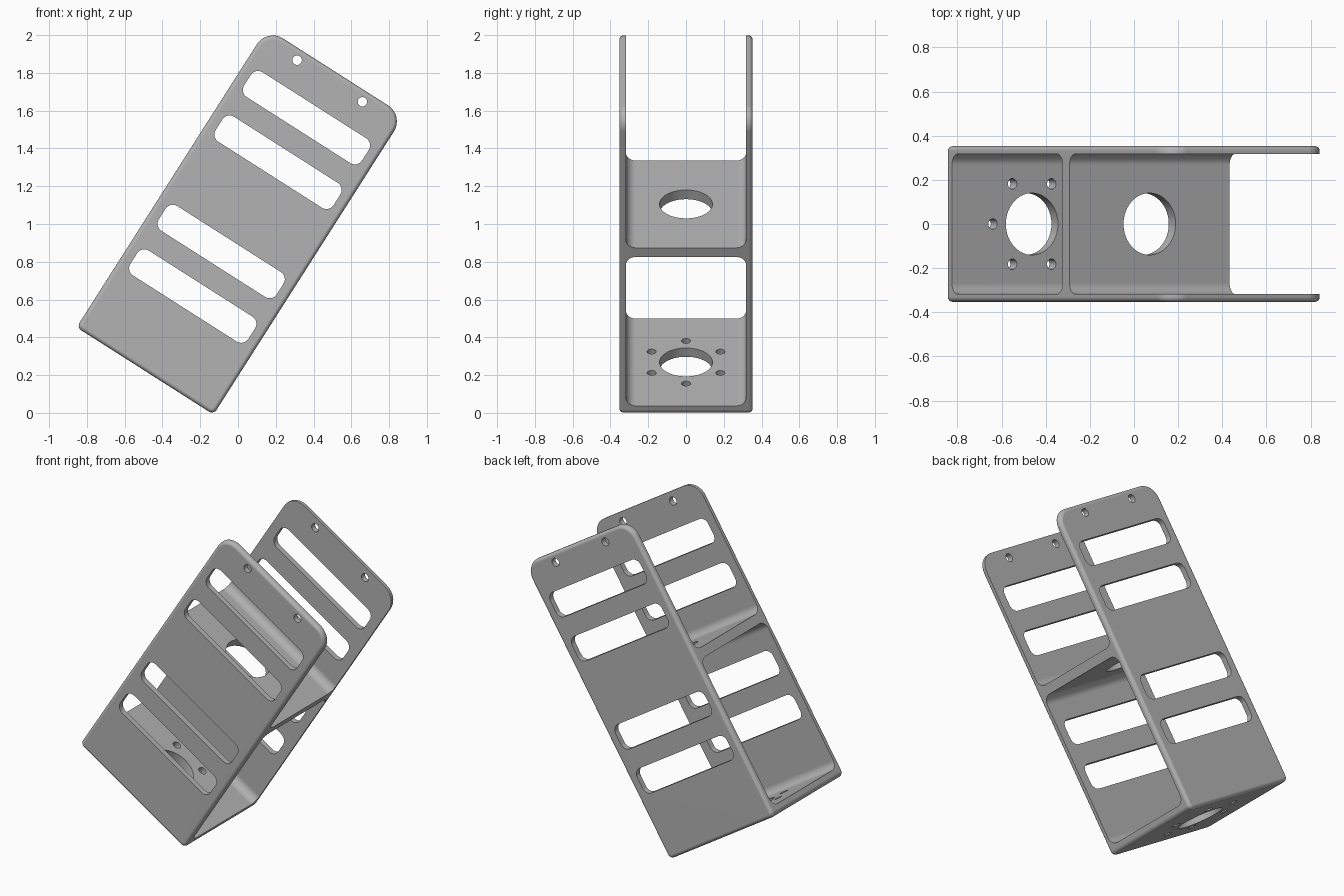
import bpy, bmesh
from math import sin, cos, pi, radians

cube = bpy.data.objects.get("Cube")
if cube:
    bpy.data.objects.remove(cube, do_unlink=True)

# Dimensions in the frame's own upright position
HALF_W, HALF_D, HEIGHT = 0.43, 0.353, 1.877
INNER_D = 0.318
FLOOR_TOP, SHELF_LOW, SHELF_TOP = 0.055, 0.989, 1.047
EDGE = 0.022


def rounded_rect(a0, a1, b0, b1, r_low, r_high, steps=8):
    """Outline of a rectangle with its own lower and upper corner radii."""
    corners = [(a1 - r_low, b0 + r_low, r_low, -pi / 2), (a1 - r_high, b1 - r_high, r_high, 0),
               (a0 + r_high, b1 - r_high, r_high, pi / 2), (a0 + r_low, b0 + r_low, r_low, pi)]
    return [(ca + r * cos(t + i * pi / 2 / steps), cb + r * sin(t + i * pi / 2 / steps))
            for ca, cb, r, t in corners for i in range(steps + 1)]


def circle(a, b, r, n):
    return [(a + r * cos(2 * pi * i / n), b + r * sin(2 * pi * i / n)) for i in range(n)]


def prism(bm, outline, axis, lo, hi):
    """Extrude an outline along an axis; returns the end faces."""
    place = {"x": lambda a, b, c: (c, a, b),
             "y": lambda a, b, c: (a, c, b),
             "z": lambda a, b, c: (a, b, c)}[axis]
    rings = [[bm.verts.new(place(a, b, c)) for a, b in outline] for c in (lo, hi)]
    ends = [bm.faces.new(ring) for ring in rings]
    n = len(outline)
    for i in range(n):
        j = (i + 1) % n
        bm.faces.new((rings[0][i], rings[0][j], rings[1][j], rings[1][i]))
    return ends


def finish(bm, name):
    bmesh.ops.recalc_face_normals(bm, faces=bm.faces[:])
    mesh = bpy.data.meshes.new(name)
    bm.to_mesh(mesh)
    bm.free()
    obj = bpy.data.objects.new(name, mesh)
    bpy.context.collection.objects.link(obj)
    return obj


# Solid block with rounded outer edges
bm = bmesh.new()
ends = prism(bm, rounded_rect(-HALF_W, HALF_W, 0, HEIGHT, 0.03, 0.1), "y", -HALF_D, HALF_D)
rim = [e for f in ends for e in f.edges]
bmesh.ops.recalc_face_normals(bm, faces=bm.faces[:])
bmesh.ops.bevel(bm, geom=rim, offset=EDGE, segments=5, profile=0.5, affect="EDGES")
frame = finish(bm, "bracket_frame")

# Lower pocket and open upper pocket
bm = bmesh.new()
for low, high in ((FLOOR_TOP, SHELF_LOW), (SHELF_TOP, HEIGHT + 0.4)):
    prism(bm, rounded_rect(-INNER_D, INNER_D, low, high, 0.05, 0.05), "x", -1, 1)
pockets = finish(bm, "pocket_cutter")

# Slots and top mounting holes through both side walls
bm = bmesh.new()
for k in (0, 1, 3, 4):
    mid = 0.47 + 0.28 * k
    prism(bm, rounded_rect(-0.37, 0.37, mid - 0.078, mid + 0.078, 0.045, 0.045), "y", -1, 1)
for side in (-1, 1):
    prism(bm, circle(side * 0.205, 1.82, 0.025, 24), "y", -1, 1)
slots = finish(bm, "slot_cutter")

# Large bore through floor and shelf, bolt circle through the floor
bm = bmesh.new()
prism(bm, circle(0, 0, 0.14, 64), "z", -0.2, 1.3)
for i in range(6):
    t = i * pi / 3
    prism(bm, circle(0.21 * cos(t), 0.21 * sin(t), 0.024, 24), "z", -0.2, 0.2)
bores = finish(bm, "bore_cutter")

# Cut everything, then bake the result into the frame
cutters = (pockets, slots, bores)
for cutter in cutters:
    cutter.hide_render = True
    mod = frame.modifiers.new(cutter.name, "BOOLEAN")
    mod.operation = "DIFFERENCE"
    mod.solver = "EXACT"
    mod.object = cutter
bpy.context.view_layer.update()
cut = bpy.data.meshes.new_from_object(frame.evaluated_get(bpy.context.evaluated_depsgraph_get()))
frame.modifiers.clear()
frame.data = cut
cut.name = "bracket_frame"
for cutter in cutters:
    bpy.data.objects.remove(cutter, do_unlink=True)

# Grey metal
grey = bpy.data.materials.new("grey_metal")
grey.use_nodes = True
colour = (0.45, 0.45, 0.45, 1)
grey.diffuse_color = colour
grey.node_tree.nodes["Principled BSDF"].inputs["Base Color"].default_value = colour
cut.materials.clear()
cut.materials.append(grey)

# Smooth fillets, clean flats
bpy.ops.object.select_all(action="DESELECT")
frame.select_set(True)
bpy.context.view_layer.objects.active = frame
bpy.ops.object.shade_smooth_by_angle(angle=radians(30))
weighted = frame.modifiers.new("clean_flats", "WEIGHTED_NORMAL")
weighted.keep_sharp = True

# Lean the frame over
frame.rotation_euler = (0, radians(32.5), 0)
frame.location = (-0.492, 0, 0.222)
